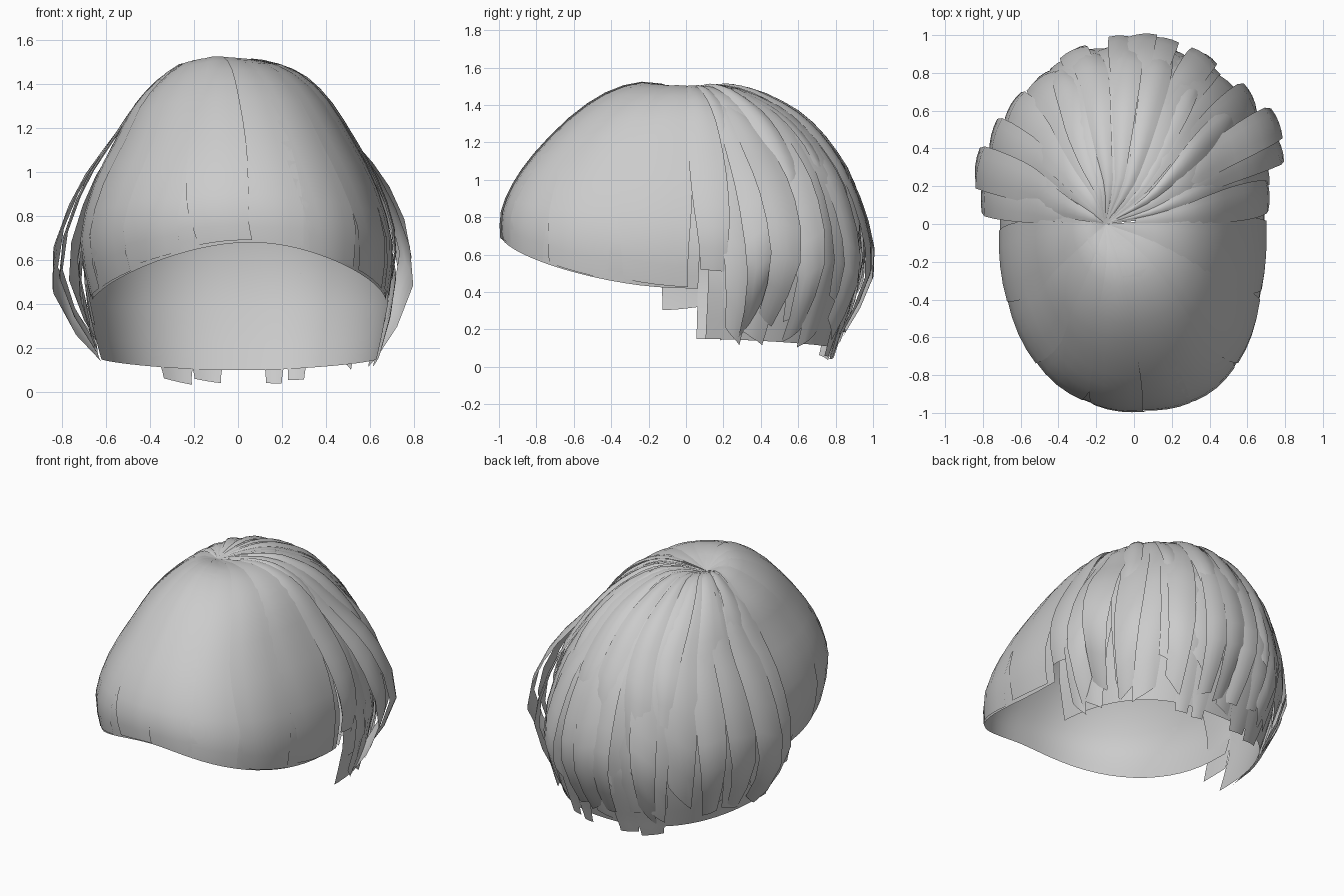
import bpy, math, random
from math import pi, sin, cos
from mathutils import Vector

if "Cube" in bpy.data.objects:
    bpy.data.objects.remove(bpy.data.objects["Cube"])

random.seed(11)
hair = bpy.data.materials.new("hair grey")
hair.diffuse_color = (0.6, 0.6, 0.6, 1)
hair.use_nodes = True
hair.node_tree.nodes["Principled BSDF"].inputs["Base Color"].default_value = hair.diffuse_color

# crown-to-hem profiles: (distance along the axis, height)
FRONT = [(0, 1.47), (.2, 1.52), (.4, 1.47), (.6, 1.34), (.8, 1.14), (.92, .97), (.98, .82), (.98, .68)]
BACK = [(0, 1.47), (.2, 1.50), (.4, 1.44), (.6, 1.33), (.76, 1.15), (.87, .92), (.92, .52), (.80, .10)]
RIGHT = [(-.15, 1.47), (.08, 1.50), (.25, 1.45), (.39, 1.33), (.51, 1.14), (.62, .92), (.69, .66), (.67, .42)]
LEFT = [(-.15, 1.47), (-.25, 1.49), (-.36, 1.41), (-.47, 1.29), (-.55, 1.14), (-.65, .94), (-.71, .68), (-.66, .42)]
RIGHT_LOW = [(-.15, 1.47), (.08, 1.49), (.23, 1.44), (.36, 1.33), (.48, 1.14), (.60, .90), (.69, .52), (.63, .15)]
LEFT_LOW = [(-.15, 1.47), (-.24, 1.48), (-.35, 1.40), (-.45, 1.29), (-.53, 1.14), (-.63, .90), (-.70, .52), (-.62, .15)]


def sample(prof, t):
    """Smooth point on a profile, extended straight past the hem."""
    n = len(prof) - 1
    if t > 1:
        a, b = sample(prof, .97), Vector(prof[-1])
        return b + (b - a) * ((t - 1) / .03)
    f = max(t, 0) * n
    i = min(int(f), n - 1)
    u = f - i
    p0, p1, p2, p3 = (Vector(prof[min(max(k, 0), n)]) for k in range(i - 1, i + 3))
    return .5 * (2 * p1 + (p2 - p0) * u + (2 * p0 - 5 * p1 + 4 * p2 - p3) * u * u
                 + (3 * p1 - p0 - 3 * p2 + p3) * u ** 3)


def surf(a, t, low=False):
    """Point on the head of hair at angle a (0 = right, -90 = front)."""
    c, s = cos(a), sin(a)
    y = sample(BACK if s > 0 else FRONT, t)
    r = sample(RIGHT_LOW if low else RIGHT, t)
    l = sample(LEFT_LOW if low else LEFT, t)
    mid = (r.x + l.x) / 2
    side = r if c > 0 else l
    n = 2.0 + .5 * min(t, 1)
    k = (abs(c) ** n + abs(s) ** n) ** (-1 / n)
    shift = .05 * s * s * min(t, 1) if s < 0 else 0
    return Vector((mid + shift + (side.x - mid) * abs(c) * k, y.x * s * k,
                   side.y * c * c + y.y * s * s))


def sheet(name, fn, nu, nv):
    """Grid of quads from fn(u, v), both 0..1."""
    verts = [fn(i / nu, j / nv) for j in range(nv + 1) for i in range(nu + 1)]
    w = nu + 1
    faces = [(j * w + i, (j + 1) * w + i, (j + 1) * w + i + 1, j * w + i + 1)
             for j in range(nv) for i in range(nu)]
    me = bpy.data.meshes.new(name)
    me.from_pydata(verts, [], faces)
    me.materials.append(hair)
    me.polygons.foreach_set("use_smooth", [True] * len(faces))
    ob = bpy.data.objects.new(name, me)
    bpy.context.collection.objects.link(ob)
    return ob


def lock(name, a, width, t0, t1, lift, flare=0, low=False, skew=0, tip=.6, jag=.06):
    """Curved card of hair following the head; flare lifts its lower part."""
    jag = random.uniform(-jag, jag)
    tilt = random.uniform(-1, 1)

    def fn(u, v):
        e = u - .5
        w = width * (.75 + .25 * sin(pi * min(v * 1.1, 1)))
        if v > .75:
            w *= 1 - (1 - tip) * ((v - .75) / .25) ** 1.5
        t = t0 + (t1 - t0) * v + jag * e * v
        p = surf(a + e * w + skew * v * v, t, low)
        out = Vector((p.x, p.y, .35 * (p.z - .5))).normalized()
        bulge = lift * (1 - 1.6 * e * e + tilt * e) * min(1, v * 3 + .15)
        return p + out * (bulge + flare * max(0, sin(pi * min(1, v ** 4 * 1.1))))
    return sheet(name, fn, 4, 14)


# main shells: short fringe half and longer nape half
sheet("fringe_shell", lambda u, v: surf(-pi - .08 + u * (pi + .16), v), 40, 20)
sheet("nape_shell", lambda u, v: surf(.13 + u * (pi - .2), v, True), 40, 20)

# broad fringe locks
for i in range(8):
    a = -pi + .2 + i * (pi - .4) / 7
    lock("fringe_lock", a, .48, .03, random.uniform(.98, 1.0), random.uniform(.004, .014),
         skew=random.uniform(-.04, .04), tip=.97, jag=.02)

# layered locks round the back and sides
for i in range(14):
    a = .26 + i * (pi - .46) / 13
    lock("back_lock", a, random.uniform(.26, .42), .03, random.uniform(.9, .99),
         random.uniform(.008, .03), random.uniform(0, .03), True, random.uniform(-.1, .1), .75)
for i in range(9):
    a = .28 + i * (pi - .56) / 8
    lock("upper_back_lock", a, random.uniform(.18, .36), .05, random.uniform(.66, .9),
         random.uniform(.02, .042), random.uniform(0, .02), True, random.uniform(-.1, .1), .65)

# short lock at the right temple, then flared side locks
lock("right_temple_lock", .12, .24, .1, .93, .02, .02, False, .04, .8)
for a, t1, fl in ((.27, .99, .02), (.36, .96, .12), (.46, .95, .15), (.66, .98, .07)):
    lock("right_side_lock", a, .22, .15, t1, .02, fl, True, .03, .65)
for a, t1, fl in ((pi - .12, .97, .10), (pi - .25, .98, .15), (pi - .42, .97, .10), (pi - .62, .97, .06)):
    lock("left_side_lock", a, .24, .15, t1, .02, fl, True, -.03, .65)

# lock hanging in front of the left ear
lock("left_temple_lock", pi + .03, .28, .1, .93, -.01, 0, True, 0, .95, .01)

# flicked locks at the back
for a, fl in ((1.34, .06), (1.5, .07), (1.64, .06), (1.05, .05), (2.0, .04)):
    lock("back_flick", a, .24, .3, .96, .02, fl, True, 0, .75)

# loose tails at the nape
for a, w, t1 in ((2.02, .30, 1.03), (1.80, .28, 1.025), (1.32, .17, 1.03), (1.16, .17, 1.025)):
    lock("nape_tail", a, w, .8, t1, .01, 0, True, 0, .9, .015)
